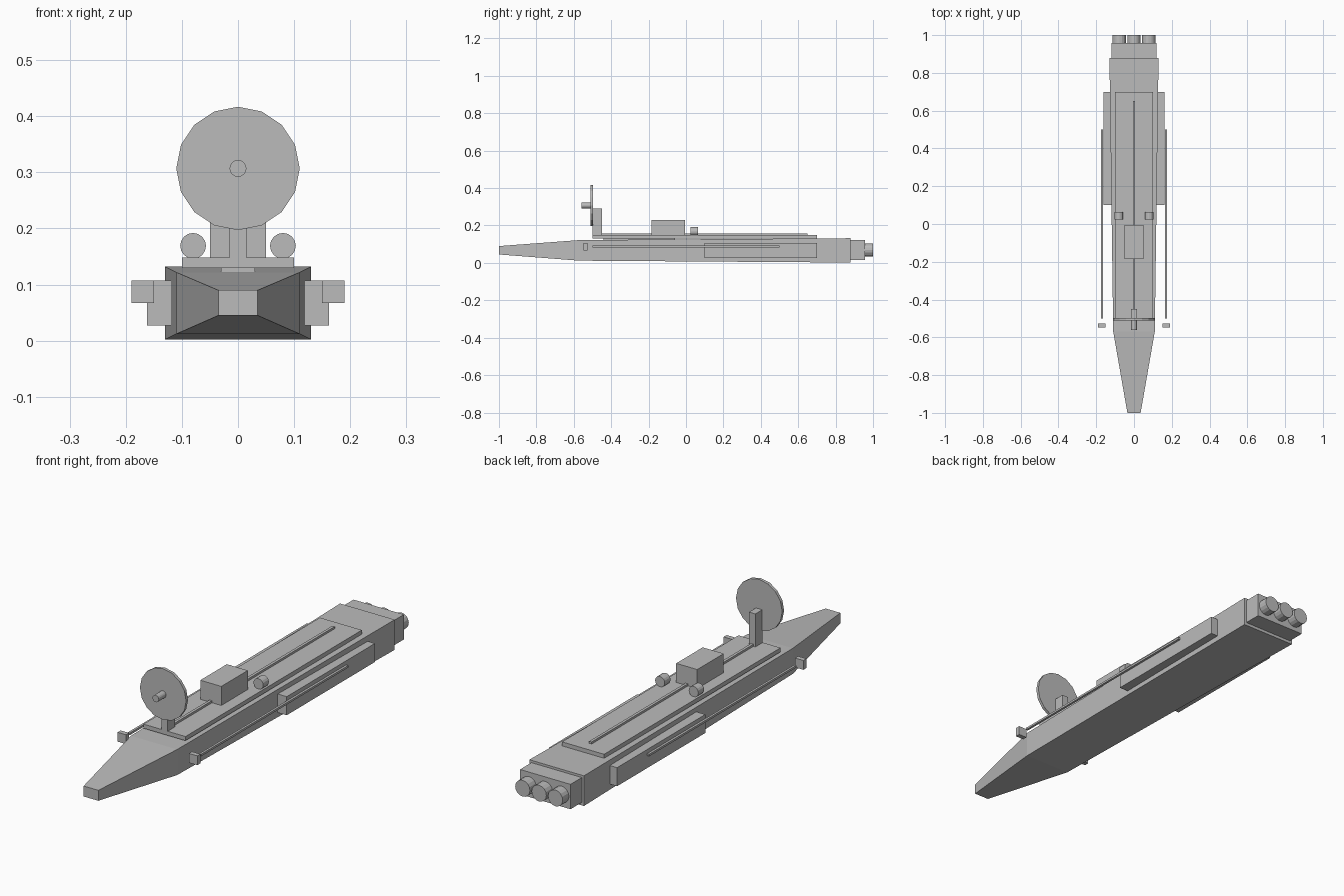
import bpy, bmesh
from mathutils import Matrix

cube = bpy.data.objects.get("Cube")
if cube:
    bpy.data.objects.remove(cube, do_unlink=True)

grey = bpy.data.materials.new("plain_grey")
grey.use_nodes = True
grey.diffuse_color = (0.5, 0.5, 0.5, 1)
grey.node_tree.nodes["Principled BSDF"].inputs["Base Color"].default_value = (0.5, 0.5, 0.5, 1)


def finish(name, bm):
    bmesh.ops.recalc_face_normals(bm, faces=bm.faces[:])
    mesh = bpy.data.meshes.new(name)
    bm.to_mesh(mesh)
    bm.free()
    mesh.materials.append(grey)
    obj = bpy.data.objects.new(name, mesh)
    bpy.context.collection.objects.link(obj)
    return obj


def loft(name, sections):
    """Join rectangles given as (y, half width, bottom, top), front to back."""
    bm = bmesh.new()
    rings = [[bm.verts.new(p) for p in ((-w, y, lo), (w, y, lo), (w, y, hi), (-w, y, hi))]
             for y, w, lo, hi in sections]
    bm.faces.new(rings[0])
    bm.faces.new(rings[-1])
    for a, b in zip(rings, rings[1:]):
        for i in range(4):
            j = (i + 1) % 4
            bm.faces.new((a[i], a[j], b[j], b[i]))
    return finish(name, bm)


def box(name, xs, ys, zs):
    bm = bmesh.new()
    spans = (xs, ys, zs)
    centre = [(a + b) / 2 for a, b in spans]
    size = [b - a for a, b in spans]
    bmesh.ops.create_cube(bm, size=1, matrix=Matrix.Translation(centre) @ Matrix.Diagonal((*size, 1)))
    return finish(name, bm)


def drum(name, x, z, radius, ys):
    """Cylinder lying along y."""
    bm = bmesh.new()
    place = Matrix.Translation((x, sum(ys) / 2, z)) @ Matrix.Rotation(1.5707963, 4, 'X')
    bmesh.ops.create_cone(bm, cap_ends=True, segments=16, radius1=radius, radius2=radius,
                          depth=ys[1] - ys[0], matrix=place)
    return finish(name, bm)


# Hull with tapered nose, and the stern
loft("hull", [(-1, 0.035, 0.045, 0.09), (-0.57, 0.11, 0.012, 0.122), (0.88, 0.13, 0.002, 0.132)])
box("stern_block", (-0.12, 0.12), (0.87, 0.957), (0.015, 0.122))
for label, x in (("right", -0.078), ("middle", 0), ("left", 0.078)):
    drum("engine_" + label, x, 0.068, 0.035, (0.95, 1))

# Deck and its fittings
box("deck_support", (-0.03, 0.03), (-0.44, -0.06), (0.115, 0.135))
box("deck", (-0.1, 0.1), (-0.5, 0.7), (0.13, 0.148))
box("deck_rail", (-0.006, 0.006), (-0.47, 0.65), (0.145, 0.157))
box("cabin", (-0.05, 0.05), (-0.185, -0.005), (0.145, 0.23))

# Dish on its post
box("dish_post", (-0.015, 0.015), (-0.5, -0.45), (0.145, 0.29))
drum("dish", 0, 0.307, 0.11, (-0.51, -0.497))
drum("dish_feed", 0, 0.307, 0.015, (-0.56, -0.505))

# Paired parts on each side
for label, s in (("left", 1), ("right", -1)):
    def pair(a, b):
        return tuple(sorted((s * a, s * b)))
    drum("deck_drum_" + label, s * 0.08, 0.169, 0.023, (0.024, 0.063))
    box("side_panel_" + label, pair(0.11, 0.162), (0.1, 0.7), (0.027, 0.107))
    box("side_rod_" + label, pair(0.165, 0.175), (-0.5, 0.5), (0.083, 0.092))
    box("sensor_" + label, pair(0.15, 0.19), (-0.548, -0.527), (0.067, 0.107))
